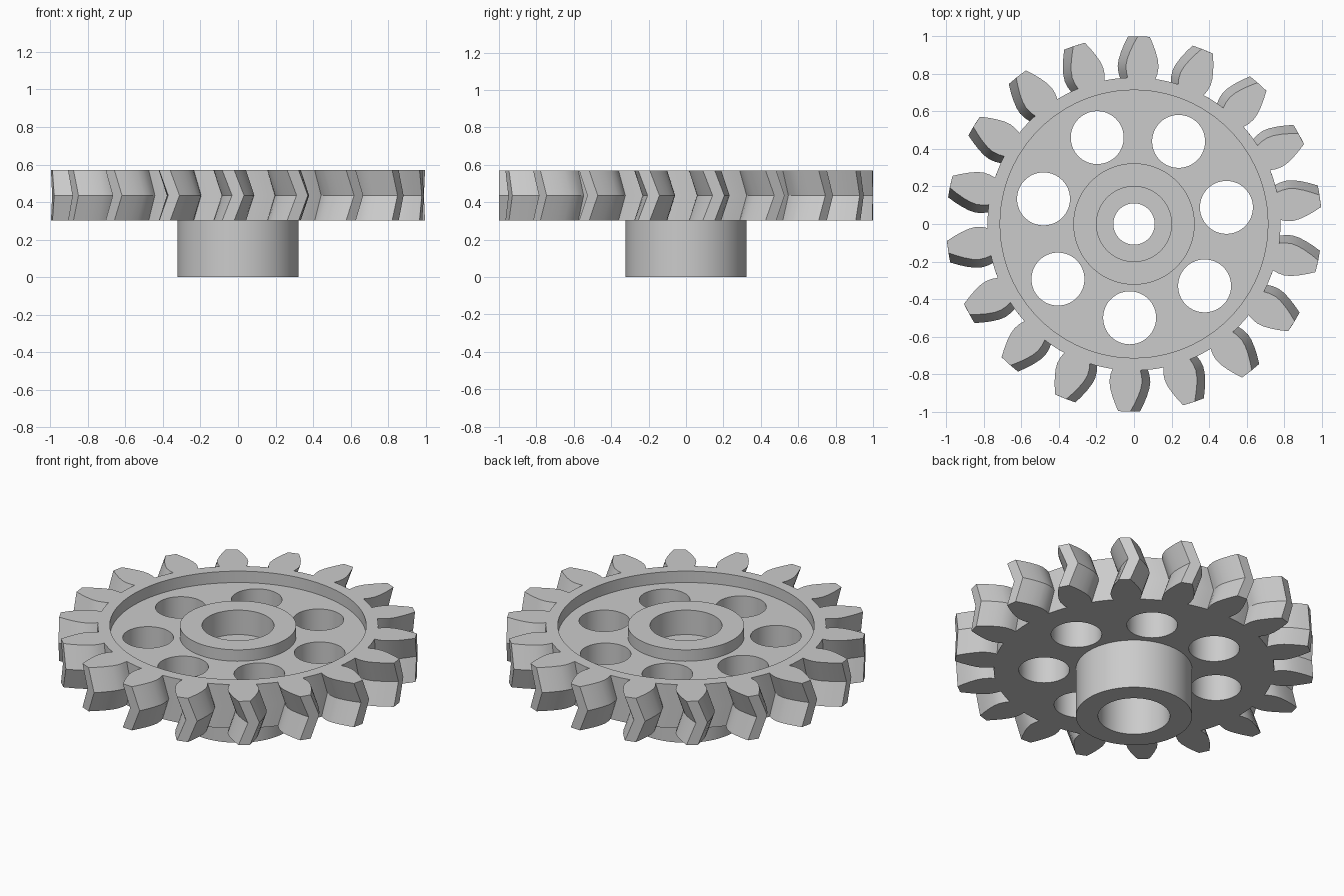
import bpy, bmesh
from math import sin, cos, pi, radians

cube = bpy.data.objects.get("Cube")
if cube:
    bpy.data.objects.remove(cube, do_unlink=True)

TEETH, HOLES = 18, 7
Z_LOW, Z_FLOOR, Z_TOP = 0.302, 0.50, 0.57
ROOT, TWIST = 0.78, radians(-3)

grey = bpy.data.materials.new("light_grey")
grey.use_nodes = True
grey.diffuse_color = (0.6, 0.6, 0.6, 1)
grey.node_tree.nodes["Principled BSDF"].inputs["Base Color"].default_value = (0.6, 0.6, 0.6, 1)


def make_object(name, bm):
    bmesh.ops.recalc_face_normals(bm, faces=bm.faces[:])
    mesh = bpy.data.meshes.new(name)
    bm.to_mesh(mesh)
    bm.free()
    mesh.materials.append(grey)
    obj = bpy.data.objects.new(name, mesh)
    bpy.context.collection.objects.link(obj)
    return obj


def bridge(bm, a, b):
    for i in range(len(a)):
        j = (i + 1) % len(a)
        bm.faces.new((a[i], a[j], b[j], b[i]))


def ring(bm, r, z, n=96):
    return [bm.verts.new((r * cos(2 * pi * i / n), r * sin(2 * pi * i / n), z)) for i in range(n)]


def cylinder(name, r, z0, z1, x=0, y=0, n=96):
    bm = bmesh.new()
    low, high = ring(bm, r, z0, n), ring(bm, r, z1, n)
    bridge(bm, low, high)
    bm.faces.new(low)
    bm.faces.new(high)
    bmesh.ops.translate(bm, verts=bm.verts[:], vec=(x, y, 0))
    return make_object(name, bm)


def cut(obj, cutter):
    mod = obj.modifiers.new("cut", "BOOLEAN")
    mod.operation, mod.solver, mod.object = "DIFFERENCE", "EXACT", cutter
    bpy.context.view_layer.update()
    graph = bpy.context.evaluated_depsgraph_get()
    mesh = bpy.data.meshes.new_from_object(obj.evaluated_get(graph))
    obj.modifiers.clear()
    obj.data = mesh
    bpy.data.objects.remove(cutter, do_unlink=True)


def smooth(obj):
    bpy.ops.object.select_all(action="DESELECT")
    obj.select_set(True)
    bpy.context.view_layer.objects.active = obj
    bpy.ops.object.shade_smooth_by_angle(angle=radians(30))


# Tooth flank: radius and half width, slightly undercut at the root
FLANK = [(ROOT, 0.074), (0.81, 0.083), (0.845, 0.087), (0.88, 0.082),
         (0.92, 0.069), (0.96, 0.052), (1.0, 0.032)]


def gear_outline():
    points = []
    pitch = 2 * pi / TEETH
    for t in range(TEETH):
        mid = pi / 2 + t * pitch
        points += [(r, mid - w / r) for r, w in FLANK]
        points += [(r, mid + w / r) for r, w in reversed(FLANK)]
        # root arc to the next tooth
        half = FLANK[0][1] / ROOT
        gap = pitch - 2 * half
        points += [(ROOT, mid + half + gap * k / 4) for k in (1, 2, 3)]
    return points


# Toothed wheel: three outlines, the middle one turned to give chevron teeth
bm = bmesh.new()
outline = gear_outline()
layers = []
for z, turn in ((Z_LOW, TWIST), ((Z_LOW + Z_TOP) / 2, 0), (Z_TOP, TWIST)):
    layers.append([bm.verts.new((r * cos(a + turn), r * sin(a + turn), z)) for r, a in outline])
bridge(bm, layers[0], layers[1])
bridge(bm, layers[1], layers[2])
bm.faces.new(layers[0])
bm.faces.new(layers[2])
wheel = make_object("toothed_wheel", bm)

# Dished upper face, hub seat and lightening holes
cut(wheel, cylinder("dish_cutter", 0.713, Z_FLOOR, 0.8))
cut(wheel, cylinder("seat_cutter", 0.30, 0.1, 0.9))
for i in range(HOLES):
    a = radians(10.2) + 2 * pi * i / HOLES
    cut(wheel, cylinder("hole_cutter", 0.141, 0.1, 0.9, 0.5 * cos(a), 0.5 * sin(a), 64))
smooth(wheel)

# Hub: turned sleeve with a bore narrowed by an inner collar
profile = [(0.323, 0), (0.323, Z_TOP), (0.2, Z_TOP), (0.2, 0.42),
           (0.11, 0.42), (0.11, 0.30), (0.2, 0.30), (0.2, 0)]
bm = bmesh.new()
rings = [ring(bm, r, z) for r, z in profile]
for i in range(len(rings)):
    bridge(bm, rings[i - 1], rings[i])
smooth(make_object("hub", bm))
